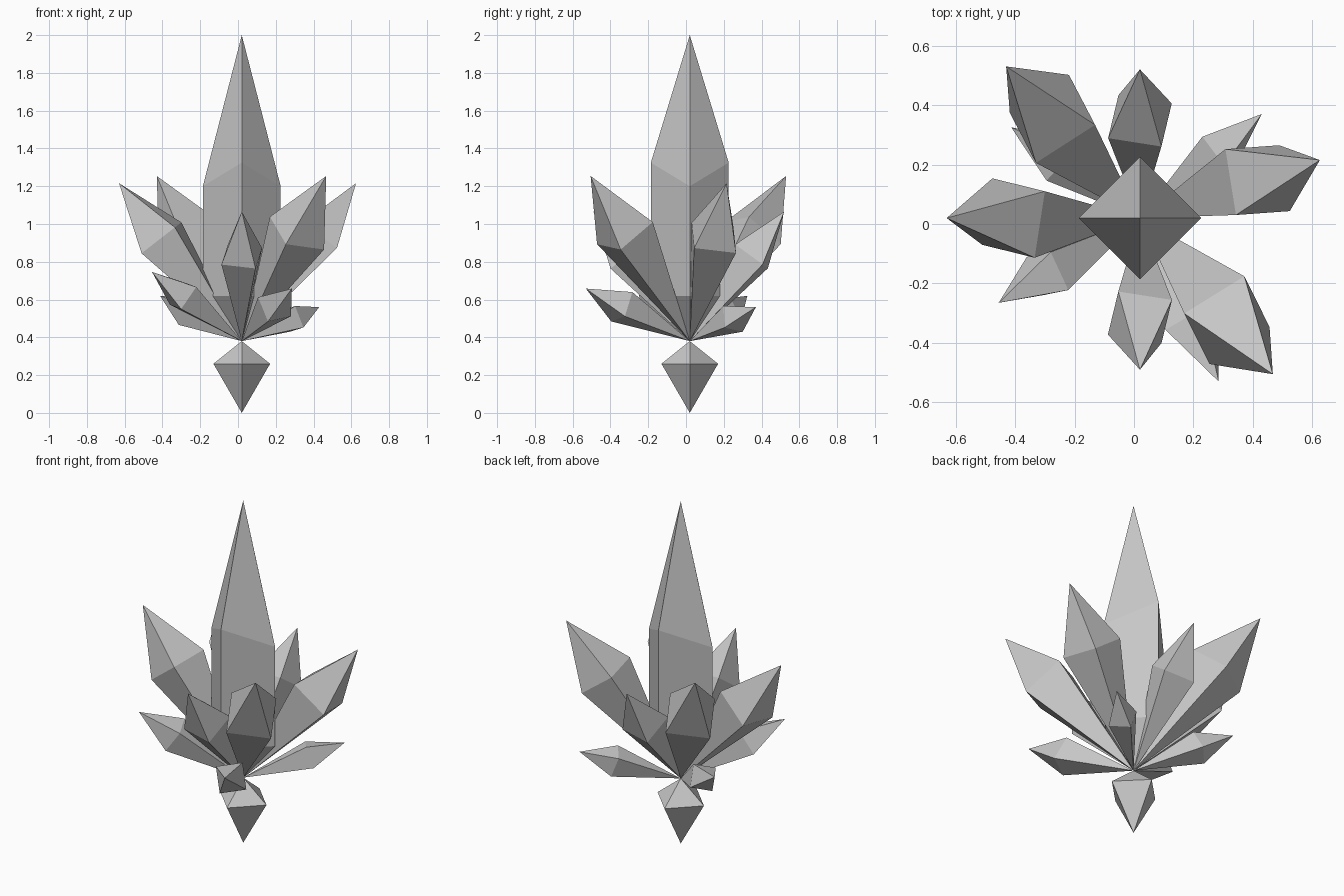
import bpy, bmesh
from math import radians, sin, cos
from mathutils import Vector

cube = bpy.data.objects.get("Cube")
if cube:
    bpy.data.objects.remove(cube, do_unlink=True)

# Single crystal colour
grey = bpy.data.materials.new("crystal_grey")
grey.use_nodes = True
colour = (0.57, 0.57, 0.57, 1)
grey.diffuse_color = colour
bsdf = grey.node_tree.nodes["Principled BSDF"]
bsdf.inputs["Base Color"].default_value = colour
bsdf.inputs["Roughness"].default_value = 0.8

HUB = Vector((0.02, 0.02, 0.38))


def spindle(name, base, rings, tip):
    """Flat-faced body running from a base point through rings of points to a tip."""
    bm = bmesh.new()
    low, high = bm.verts.new(base), bm.verts.new(tip)
    loops = [[bm.verts.new(p) for p in ring] for ring in rings]
    n = len(loops[0])
    for i in range(n):
        j = (i + 1) % n
        bm.faces.new((low, loops[0][j], loops[0][i]))
        for a, b in zip(loops, loops[1:]):
            bm.faces.new((a[i], a[j], b[j], b[i]))
        bm.faces.new((high, loops[-1][i], loops[-1][j]))
    bmesh.ops.recalc_face_normals(bm, faces=bm.faces)
    mesh = bpy.data.meshes.new(name)
    bm.to_mesh(mesh)
    bm.free()
    mesh.materials.append(grey)
    obj = bpy.data.objects.new(name, mesh)
    bpy.context.collection.objects.link(obj)
    return obj


def square(centre, u, v, radius, roll=0):
    """Four corners of a square ring spanned by the directions u and v."""
    angles = [radians(roll + 90 * k) for k in range(4)]
    return [centre + radius * (cos(a) * u + sin(a) * v) for a in angles]


def shard(name, tip, roll=56):
    """Leaning crystal growing from the hub, widest at two thirds of its length."""
    axis = Vector(tip) - HUB
    length = axis.length
    side = Vector((0, 0, 1)).cross(axis).normalized()
    up = axis.normalized().cross(side)
    ring = square(HUB + axis * 0.654, up, side, length * 0.152, roll)
    return spindle(name, HUB, [ring], tip)


X, Y = Vector((1, 0, 0)), Vector((0, 1, 0))


def on_axis(z):
    return Vector((HUB.x, HUB.y, z))


# Central tall crystal, with uneven shoulders
shoulder = square(on_axis(1.26), X, Y, 0.206)
for k, p in enumerate(shoulder):
    p.z += 0.065 if k % 2 else -0.06
spindle("central_crystal", HUB, [square(on_axis(0.62), X, Y, 0.206), shoulder], on_axis(2))

# Small gem hanging below the hub
spindle("bottom_gem", on_axis(0), [square(on_axis(0.26), X, Y, 0.15)], HUB)

# Large upright shards
shard("right_shard", (-0.63, 0.02, 1.216))
shard("left_shard", (0.625, 0.215, 1.216))
shard("back_right_shard", (-0.43, 0.53, 1.254))
shard("front_left_shard", (0.467, -0.505, 1.254))
shard("back_shard", (0.02, 0.52, 1.066))
shard("front_shard", (0.02, -0.49, 1.066))

# Small low shards
shard("low_back_left_shard", (0.43, 0.37, 0.56))
shard("low_front_right_shard", (-0.455, -0.265, 0.746))
shard("low_back_right_shard", (-0.413, 0.325, 0.62), 62)
shard("low_front_left_shard", (0.285, -0.53, 0.658), 33)
